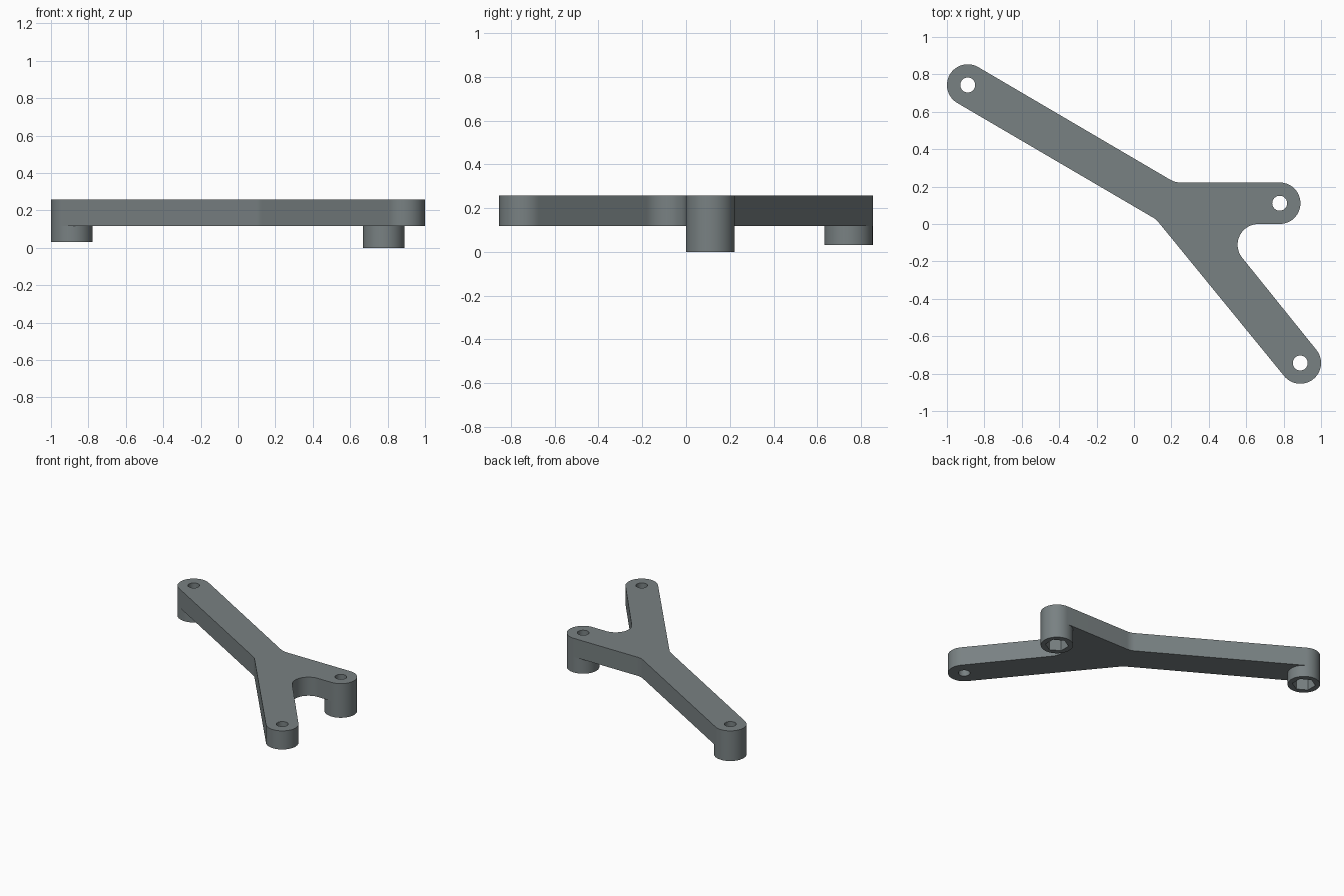
import bpy, bmesh, math

if "Cube" in bpy.data.objects:
    bpy.data.objects.remove(bpy.data.objects["Cube"])

R = 0.111            # arm end, boss and fillet radius
HOLE = 0.04          # screw hole radius
HEX = 0.08           # nut pocket corner radius
BASE, TOP = 0.117, 0.257
END_LONG, END_SHORT, END_FRONT = (-0.889, 0.743), (0.779, 0.111), (0.889, -0.743)

grey = bpy.data.materials.new("slate grey")
grey.diffuse_color = (0.19, 0.22, 0.225, 1)
grey.use_nodes = True
grey.node_tree.nodes["Principled BSDF"].inputs["Base Color"].default_value = grey.diffuse_color


def arc(centre, r, a0, a1):
    n = max(4, math.ceil(abs(a1 - a0) / 6))
    angles = [math.radians(a0 + (a1 - a0) * i / n) for i in range(n + 1)]
    return [(centre[0] + r * math.cos(a), centre[1] + r * math.sin(a)) for a in angles]


def ring(centre, r, sides, start=0):
    step = math.tau / sides
    return [(centre[0] + r * math.cos(start + i * step),
             centre[1] + r * math.sin(start + i * step)) for i in range(sides)]


def slab(name, loops, z0, z1, open_top=False):
    """Extrude an outline with holes from z0 to z1."""
    bm = bmesh.new()
    for pts in loops:
        vs = [bm.verts.new((x, y, z0)) for x, y in pts]
        for i, v in enumerate(vs):
            bm.edges.new((v, vs[(i + 1) % len(vs)]))
    bmesh.ops.triangle_fill(bm, use_beauty=True, edges=bm.edges[:], normal=(0, 0, -1))
    res = bmesh.ops.extrude_face_region(bm, geom=bm.faces[:], use_keep_orig=True)
    for v in (g for g in res["geom"] if isinstance(g, bmesh.types.BMVert)):
        v.co.z = z1
    bmesh.ops.recalc_face_normals(bm, faces=bm.faces[:])
    if open_top:
        lids = [f for f in bm.faces if all(v.co.z > z1 - 1e-5 for v in f.verts)]
        bmesh.ops.delete(bm, geom=lids, context="FACES")
    me = bpy.data.meshes.new(name)
    bm.to_mesh(me)
    bm.free()
    me.materials.append(grey)
    ob = bpy.data.objects.new(name, me)
    bpy.context.collection.objects.link(ob)
    bpy.ops.object.select_all(action="DESELECT")
    ob.select_set(True)
    bpy.context.view_layer.objects.active = ob
    bpy.ops.object.shade_smooth_by_angle(angle=math.radians(30))
    return ob


# Three-armed plate: rounded ends joined by fillets, with screw holes
outline = (arc(END_LONG, R, 59.5, 239.5)
           + arc((0.0455, -0.0614), R, 59.5, 39.4)
           + arc(END_FRONT, R, 219.4, 399.4)
           + arc((0.665, -0.111), R, 219.4, 90)
           + arc(END_SHORT, R, -90, 90)
           + arc((0.249, 0.333), R, 270, 239.5))
holes = [ring(c, HOLE, 32) for c in (END_LONG, END_SHORT, END_FRONT)]
slab("arm_plate", [outline] + holes, BASE, TOP)

# Bosses under two of the ends, with hexagonal nut pockets
for name, c, z0 in (("long_arm_boss", END_LONG, 0.03), ("short_arm_boss", END_SHORT, 0.0)):
    slab(name, [ring(c, R, 60), ring(c, HEX, 6, math.pi / 6)], z0, BASE, open_top=True)
